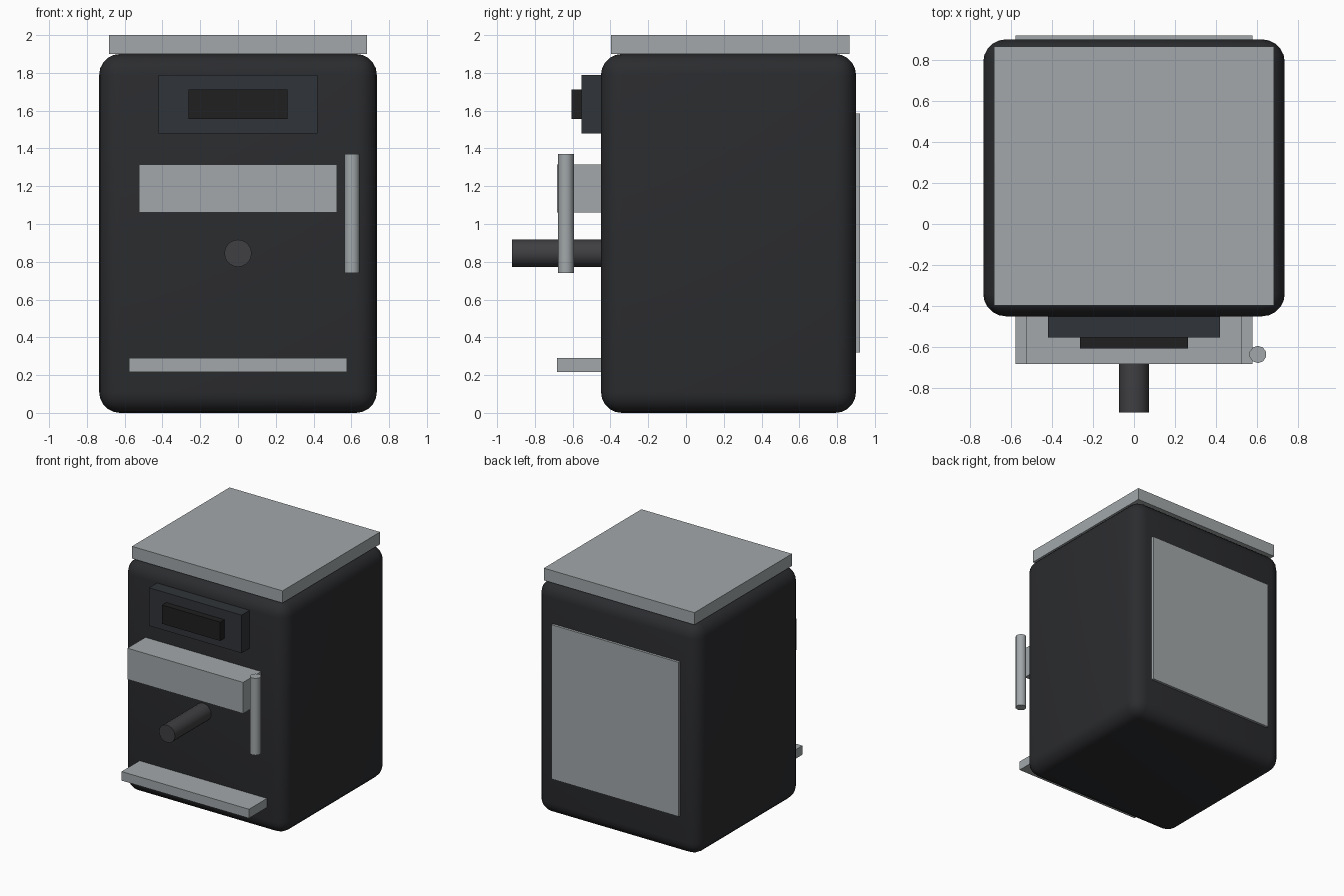
import bpy
import math

if "Cube" in bpy.data.objects:
    bpy.data.objects.remove(bpy.data.objects["Cube"])


def material(name, r, g, b):
    m = bpy.data.materials.new(name)
    m.diffuse_color = (r, g, b, 1)
    m.use_nodes = True
    m.node_tree.nodes["Principled BSDF"].inputs["Base Color"].default_value = m.diffuse_color
    return m


black = material("black_shell", 0.024, 0.025, 0.028)
charcoal = material("charcoal", 0.030, 0.034, 0.040)
dark = material("dark_inset", 0.014, 0.014, 0.015)
iron = material("iron", 0.050, 0.050, 0.054)
steel = material("steel", 0.36, 0.39, 0.40)


def box(name, x, y, z, mat):
    """Box from (min, max) ranges on each axis."""
    spans = (x, y, z)
    bpy.ops.mesh.primitive_cube_add(size=1, location=[(a + b) / 2 for a, b in spans])
    ob = bpy.context.object
    ob.name = name
    ob.scale = [b - a for a, b in spans]
    bpy.ops.object.transform_apply(location=False, rotation=False, scale=True)
    ob.data.materials.append(mat)
    return ob


def rod(name, centre, radius, length, sides, mat, rotation=(0, 0, 0)):
    bpy.ops.mesh.primitive_cylinder_add(vertices=sides, radius=radius, depth=length,
                                        location=centre, rotation=rotation)
    ob = bpy.context.object
    ob.name = name
    ob.data.materials.append(mat)
    bpy.ops.object.shade_smooth_by_angle(angle=math.radians(40))
    return ob


# Rounded main housing
body = box("body", (-0.735, 0.735), (-0.45, 0.90), (0, 1.90), black)
bevel = body.modifiers.new("rounding", 'BEVEL')
bevel.width = 0.11
bevel.segments = 5
bpy.ops.object.modifier_apply(modifier="rounding")
bpy.ops.object.shade_smooth_by_angle(angle=math.radians(40))

# Lid and back access panel
box("top_plate", (-0.683, 0.683), (-0.398, 0.866), (1.90, 2.00), steel)
box("back_panel", (-0.578, 0.578), (0.88, 0.92), (0.32, 1.585), steel)

# Display with dark inset
box("display_housing", (-0.42, 0.42), (-0.553, -0.43), (1.478, 1.79), charcoal)
box("display_inset", (-0.263, 0.263), (-0.607, -0.54), (1.557, 1.711), dark)

# Front bar and lower shelf
box("front_bar", (-0.525, 0.525), (-0.683, -0.43), (1.06, 1.316), steel)
box("lower_shelf", (-0.578, 0.578), (-0.683, -0.43), (0.216, 0.29), steel)

# Spout and upright side handle
rod("spout", (0, -0.67, 0.845), 0.072, 0.50, 20, iron, (math.radians(90), 0, 0))
rod("side_handle", (0.604, -0.636, 1.056), 0.042, 0.63, 10, steel)
